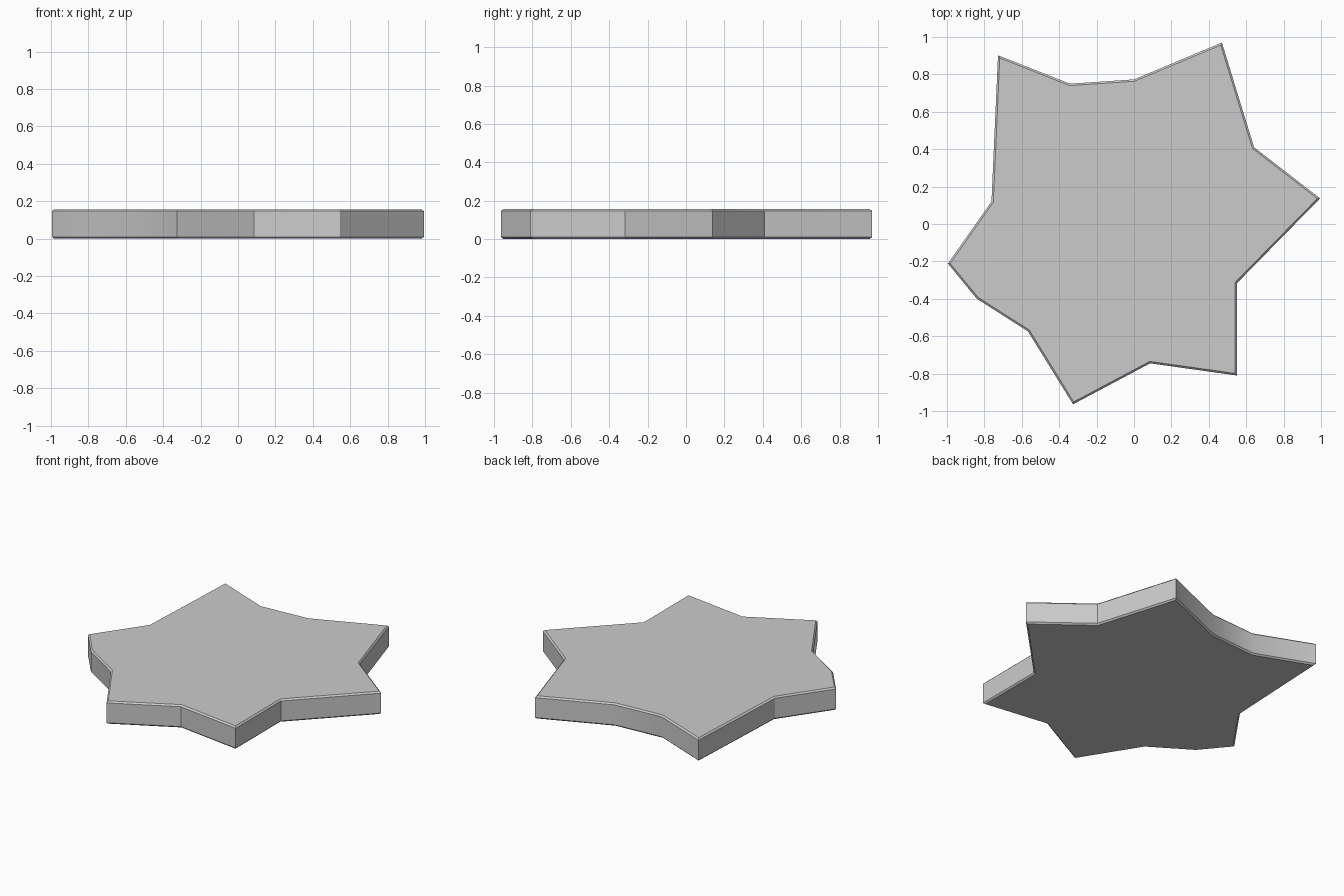
import bpy, bmesh, math

if "Cube" in bpy.data.objects:
    bpy.data.objects.remove(bpy.data.objects["Cube"])

# Irregular star outline, counter-clockwise from the right tip
OUTLINE = [(1.0, 0.137), (0.47, 0.97), (-0.727, 0.902), (-0.995, -0.212)]
OUTLINE = [
    (0.995, 0.137), (0.642, 0.41), (0.47, 0.97), (0.0, 0.773),
    (-0.342, 0.75), (-0.727, 0.902), (-0.762, 0.12), (-0.995, -0.212),
    (-0.84, -0.40), (-0.567, -0.574), (-0.326, -0.964), (0.086, -0.745),
    (0.55, -0.81), (0.55, -0.317),
]
HEIGHT, CHAMFER = 0.157, 0.01

# Star plate: extruded outline
bm = bmesh.new()
base = bm.faces.new([bm.verts.new((x, y, 0)) for x, y in OUTLINE])
top = bmesh.ops.extrude_face_region(bm, geom=[base], use_keep_orig=True)
bmesh.ops.translate(bm, vec=(0, 0, HEIGHT),
                    verts=[g for g in top["geom"] if isinstance(g, bmesh.types.BMVert)])
bmesh.ops.recalc_face_normals(bm, faces=bm.faces)

# Small chamfer around the top and bottom rims
rims = [e for e in bm.edges if abs(e.verts[0].co.z - e.verts[1].co.z) < 1e-5]
bmesh.ops.bevel(bm, geom=rims, offset=CHAMFER, segments=1, profile=0.5, affect='EDGES')
bmesh.ops.recalc_face_normals(bm, faces=bm.faces)

mesh = bpy.data.meshes.new("star_plate")
bm.to_mesh(mesh)
bm.free()
plate = bpy.data.objects.new("star_plate", mesh)
bpy.context.collection.objects.link(plate)

# Smooth the gently bent sides, keep the points and rims crisp
bpy.context.view_layer.objects.active = plate
plate.select_set(True)
bpy.ops.object.shade_smooth_by_angle(angle=math.radians(30))
